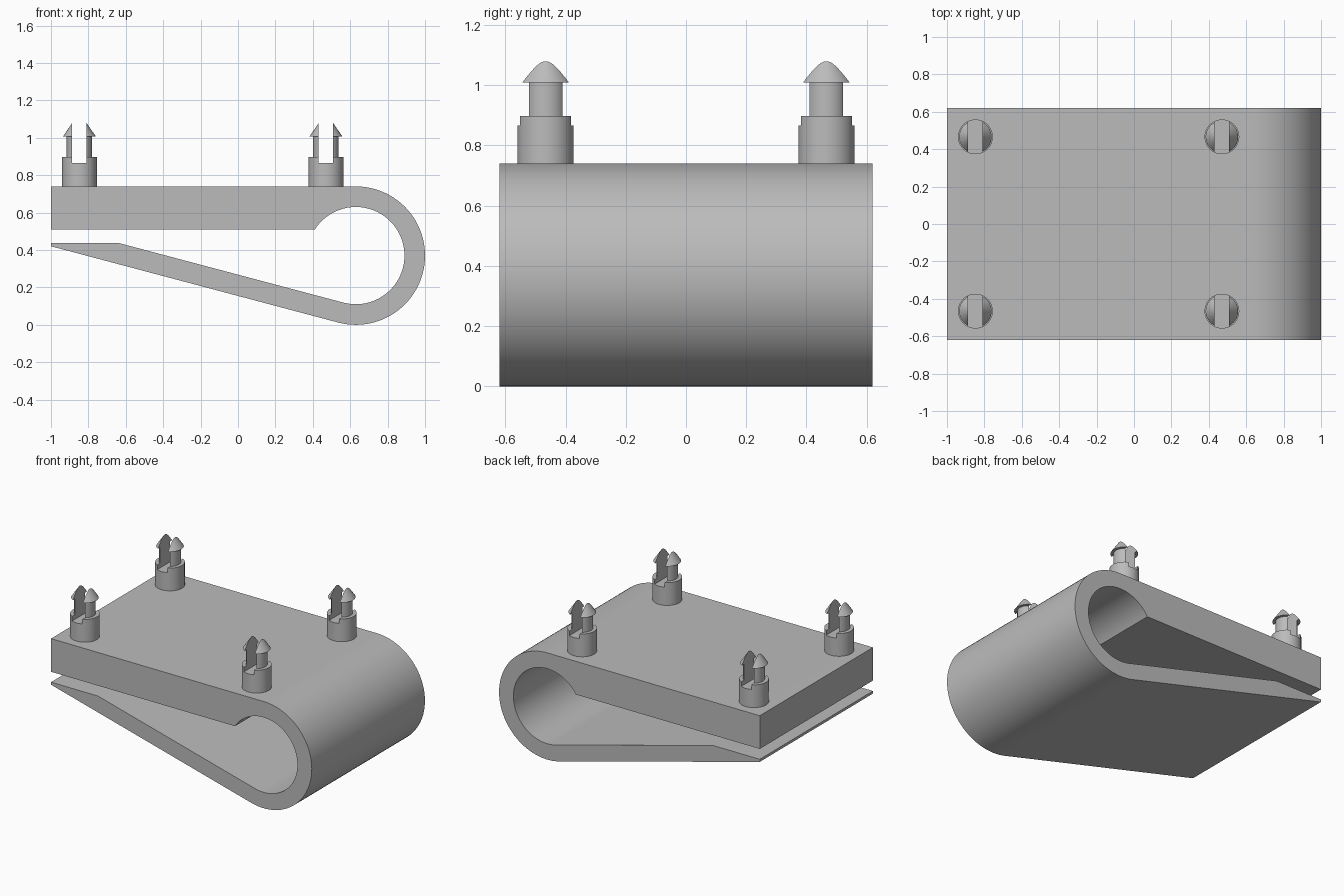
import bpy
import bmesh
from math import sin, cos, radians, asin, pi
from mathutils import Vector

cube = bpy.data.objects.get("Cube")
if cube:
    bpy.data.objects.remove(cube, do_unlink=True)

grey = bpy.data.materials.new("plain grey")
grey.use_nodes = True
COLOR = (0.5, 0.5, 0.5, 1)
grey.diffuse_color = COLOR
grey.node_tree.nodes["Principled BSDF"].inputs["Base Color"].default_value = COLOR


def make_object(name, bm):
    bmesh.ops.recalc_face_normals(bm, faces=bm.faces)
    mesh = bpy.data.meshes.new(name)
    bm.to_mesh(mesh)
    bm.free()
    mesh.materials.append(grey)
    obj = bpy.data.objects.new(name, mesh)
    bpy.context.collection.objects.link(obj)
    return obj


def activate(obj):
    bpy.ops.object.select_all(action='DESELECT')
    obj.select_set(True)
    bpy.context.view_layer.objects.active = obj


def smooth(obj):
    activate(obj)
    bpy.ops.object.shade_smooth_by_angle(angle=radians(30))


# Spring clip: thick top plate, round bend and sloping lower jaw in one profile
CX, CZ, OUTER, INNER = 0.63, 0.37, 0.37, 0.26
HALF_WIDTH = 0.62
PLATE_BOTTOM = 0.51


def arc(radius, start, end, steps=48):
    angles = [start + (end - start) * i / steps for i in range(steps + 1)]
    return [(CX + radius * cos(a), CZ + radius * sin(a)) for a in angles]


jaw_tangent = -pi / 2 - radians(14.9)
plate_meet = pi - asin((PLATE_BOTTOM - CZ) / INNER)
profile = [(-1, PLATE_BOTTOM), (-1, CZ + OUTER)]
profile += arc(OUTER, pi / 2, jaw_tangent)
profile += [(-1, 0.42), (-1, 0.438), (-0.64, 0.438)]
profile += arc(INNER, jaw_tangent, plate_meet)

bm = bmesh.new()
face = bm.faces.new([bm.verts.new((x, -HALF_WIDTH, z)) for x, z in profile])
side = bmesh.ops.extrude_face_region(bm, geom=[face])["geom"]
moved = [v for v in side if isinstance(v, bmesh.types.BMVert)]
bmesh.ops.translate(bm, verts=moved, vec=(0, 2 * HALF_WIDTH, 0))
smooth(make_object("spring_clip", bm))

# Slot cutter shared by the snap pegs
bm = bmesh.new()
bmesh.ops.create_cube(bm, size=1)
bmesh.ops.scale(bm, vec=(0.077, 0.4, 0.4), verts=bm.verts)
bmesh.ops.translate(bm, vec=(0, 0, 1.066), verts=bm.verts)
cutter = make_object("slot_cutter", bm)
cutter.hide_render = True

# Snap peg: turned base, stem and barbed cone, split by the slot
turned = [(0, 0.735), (0.093, 0.735), (0.093, 0.898), (0.068, 0.898),
          (0.068, 1.008), (0.087, 1.008), (0, 1.136)]
bm = bmesh.new()
verts = [bm.verts.new((r, 0, z)) for r, z in turned]
edges = [bm.edges.new(pair) for pair in zip(verts, verts[1:])]
bmesh.ops.spin(bm, geom=verts + edges, cent=(0, 0, 0), axis=(0, 0, 1),
               angle=2 * pi, steps=48)
bmesh.ops.remove_doubles(bm, verts=bm.verts, dist=0.0005)
peg = make_object("snap_peg", bm)
slot = peg.modifiers.new("slot", 'BOOLEAN')
slot.operation = 'DIFFERENCE'
slot.solver = 'EXACT'
slot.object = cutter
activate(peg)
bpy.ops.object.modifier_apply(modifier=slot.name)
bpy.data.objects.remove(cutter, do_unlink=True)
smooth(peg)

# Four pegs near the plate corners
spots = [Vector((x, y, 0)) for x in (-0.848, 0.47) for y in (-0.466, 0.466)]
peg.location = spots[0]
for spot in spots[1:]:
    copy = peg.copy()
    copy.location = spot
    bpy.context.collection.objects.link(copy)
